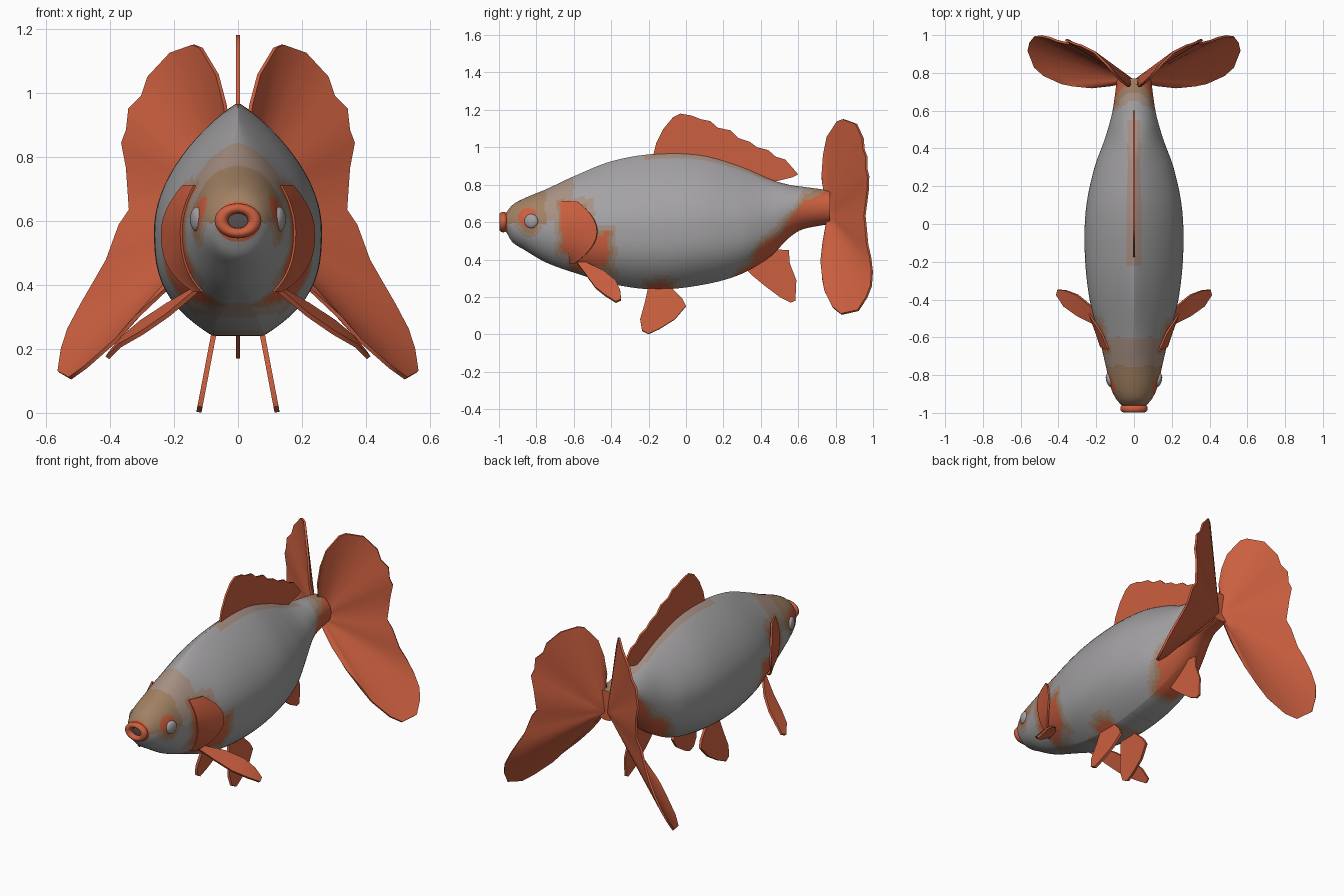
import bpy
import bmesh
from math import sin, cos, pi, sqrt, radians, hypot

cube = bpy.data.objects.get("Cube")
if cube:
    bpy.data.objects.remove(cube, do_unlink=True)


def make_material(name, rgb):
    mat = bpy.data.materials.new(name)
    mat.use_nodes = True
    colour = (*rgb, 1.0)
    mat.diffuse_color = colour
    mat.node_tree.nodes["Principled BSDF"].inputs["Base Color"].default_value = colour
    return mat


grey = make_material("silver grey", (0.37, 0.36, 0.37))
orange = make_material("orange", (0.60, 0.115, 0.05))
tan = make_material("tan", (0.36, 0.22, 0.125))
pink = make_material("pale pink", (0.39, 0.28, 0.23))
dark = make_material("mouth shadow", (0.10, 0.08, 0.08))


def finish(obj, materials, thickness=0.0, mirror=False, angle=40):
    """Apply modifiers, shading and materials."""
    bpy.ops.object.select_all(action="DESELECT")
    obj.select_set(True)
    bpy.context.view_layer.objects.active = obj
    if thickness:
        mod = obj.modifiers.new("thickness", "SOLIDIFY")
        mod.thickness = thickness
        mod.offset = 0
        bpy.ops.object.modifier_apply(modifier=mod.name)
    if mirror:
        bpy.ops.object.transform_apply(location=True, rotation=True, scale=True)
        mod = obj.modifiers.new("mirror", "MIRROR")
        mod.use_clip = False
        mod.use_mirror_merge = False
        bpy.ops.object.modifier_apply(modifier=mod.name)
    for mat in materials:
        obj.data.materials.append(mat)
    bpy.ops.object.shade_smooth_by_angle(angle=radians(angle))
    return obj


def mesh_object(name, verts, faces):
    mesh = bpy.data.meshes.new(name)
    mesh.from_pydata(verts, [], faces)
    bm = bmesh.new()
    bm.from_mesh(mesh)
    bmesh.ops.recalc_face_normals(bm, faces=bm.faces)
    bm.to_mesh(mesh)
    bm.free()
    obj = bpy.data.objects.new(name, mesh)
    bpy.context.collection.objects.link(obj)
    return obj


def grid_faces(rows, cols):
    return [(r * cols + c, r * cols + c + 1, (r + 1) * cols + c + 1, (r + 1) * cols + c)
            for r in range(rows - 1) for c in range(cols - 1)]


def smoothstep(a, b, v):
    t = min(1, max(0, (v - a) / (b - a)))
    return t * t * (3 - 2 * t)


def linear(points, v):
    for (a, p), (b, q) in zip(points, points[1:]):
        if v <= b:
            return p + (q - p) * max(0, v - a) / (b - a)
    return points[-1][1]


# Body stations: y, back height, belly height, half width
STATIONS = [
    (-.965, .645, .555, .06), (-.93, .69, .495, .092), (-.87, .725, .455, .122),
    (-.75, .775, .385, .15), (-.6, .845, .33, .185), (-.4, .925, .27, .235),
    (-.17, .965, .24, .26), (.075, .96, .262, .255), (.29, .90, .32, .212),
    (.45, .83, .415, .155), (.55, .80, .515, .125), (.62, .79, .56, .11),
    (.77, .77, .59, .09)]


def station(y):
    """Smoothly interpolate back, belly and width along the length."""
    last = len(STATIONS) - 1
    i = 0
    while i < last - 1 and y > STATIONS[i + 1][0]:
        i += 1

    def slope(j, k):
        a, b = STATIONS[max(0, j - 1)], STATIONS[min(last, j + 1)]
        return (b[k] - a[k]) / (b[0] - a[0])

    p, q = STATIONS[i], STATIONS[i + 1]
    h = q[0] - p[0]
    t = (y - p[0]) / h
    return [(1 + 2 * t) * (1 - t) ** 2 * p[k] + t * (1 - t) ** 2 * h * slope(i, k)
            + t * t * (3 - 2 * t) * q[k] + t * t * (t - 1) * h * slope(i + 1, k)
            for k in (1, 2, 3)]


def half_width(y, t):
    """Keeled back and flat belly amidships, oval at head and tail."""
    oval = sqrt(max(0, 1 - t * t))
    if t > -.08:
        keel = max(0, 1 - ((t + .08) / 1.08) ** 1.85) ** .9
    else:
        keel = 1 - .7 * ((-.08 - t) / .92) ** 3
    k = smoothstep(-.85, -.4, y) * (1 - smoothstep(.3, .6, y))
    return station(y)[2] * (oval + (keel - oval) * k)


# Body
RINGS, HALF = 160, 36
verts = []
for r in range(RINGS):
    y = -.965 + 1.735 * r / (RINGS - 1)
    top, low, _ = station(y)
    side = []
    for i in range(HALF):
        t = cos((i + .5) * pi / HALF)
        side.append((half_width(y, t), y, (top + low) / 2 + t * (top - low) / 2))
    verts += side + [(-x, yy, z) for x, yy, z in reversed(side)]
n = 2 * HALF
faces = [(r * n + i, r * n + (i + 1) % n, (r + 1) * n + (i + 1) % n, (r + 1) * n + i)
         for r in range(RINGS - 1) for i in range(n)]
faces += [tuple(range(n)), tuple(range((RINGS - 1) * n, RINGS * n))]
body = finish(mesh_object("body", verts, faces), [grey, orange, tan, pink], angle=60)

TAIL_PATCH = [(.2, .2), (.27, .3), (.4, .46), (.5, .55), (.57, .62), (.63, .73), (.8, .77)]


def body_colour(c):
    x, y, z = abs(c.x), c.y, c.z
    wobble = .008 * sin(31 * y + 9 * z) + .006 * sin(53 * z - 17 * y)
    tail = (z - linear(TAIL_PATCH, y)) * .8
    gill = max(abs(y + .51) - .09, abs(z - .44) - .09)
    cheek = max(abs(y + .6) - .065, abs(z - .56) - .13)
    brow = hypot(y + .845, z - .62) - .05
    pelvic = max(abs(y + .14) - .06, z - .262, .03 - x)
    d = min(tail, gill, cheek, brow, pelvic) + wobble
    if d < 0 or y < -.95:
        return 1
    if y < -.76 + wobble and z > .585 + wobble:
        return 2
    if d < .018:
        return 2
    crown = y < -.61 + wobble and z > .6 + wobble
    back = x < .035 and z > .7 and -.22 < y < .55
    return 3 if d < .042 or crown or back else 0


for poly in body.data.polygons:
    poly.material_index = body_colour(poly.center)

# Gill covers
rows, cols = 19, 10
verts = []
for r in range(rows):
    v = r / (rows - 1)
    z = .38 + .33 * v
    front = -.62 - .045 * v
    rim = -.475 - .12 * ((z - .55) / .17) ** 2
    for c in range(cols):
        u = c / (cols - 1)
        y = front + (rim - front) * u
        top, low, _ = station(y)
        t = (2 * z - top - low) / (top - low)
        verts.append((half_width(y, t) + .002 + .016 * u, y, z))
finish(mesh_object("gill_covers", verts, grid_faces(rows, cols)), [orange], .01, True)

# Lips and mouth
bpy.ops.mesh.primitive_torus_add(major_segments=32, minor_segments=12, major_radius=.052,
                                 minor_radius=.021, location=(0, -.977, .6),
                                 rotation=(pi / 2, 0, 0))
lips = bpy.context.object
lips.name = "lips"
lips.scale = (1, .75, 1)
finish(lips, [orange])
bpy.ops.mesh.primitive_uv_sphere_add(segments=24, ring_count=12, location=(0, -.966, .6))
mouth = bpy.context.object
mouth.name = "mouth"
mouth.scale = (.05, .006, .035)
finish(mouth, [dark])

# Eyes
bpy.ops.mesh.primitive_uv_sphere_add(segments=24, ring_count=16, location=(.129, -.828, .605),
                                     rotation=(0, 0, radians(-18)))
eyes = bpy.context.object
eyes.name = "eyes"
eyes.scale = (.018, .038, .038)
finish(eyes, [grey], mirror=True)


# Flat fins, drawn as side outlines of (y, z)
def flat_fin(name, outline, thickness, place, mirror=False):
    pts = [(place(z), y, z) for y, z in outline]
    return finish(mesh_object(name, pts, [tuple(range(len(pts)))]), [orange], thickness, mirror)


flat_fin("dorsal_fin", [
    (-.18, .94), (-.16, 1.02), (-.12, 1.1), (-.07, 1.16), (-.03, 1.18), (.03, 1.17),
    (.08, 1.15), (.13, 1.14), (.17, 1.105), (.24, 1.09), (.28, 1.05), (.34, 1.03),
    (.38, 1.0), (.44, .985), (.48, .95), (.53, .935), (.57, .89), (.6, .855),
    (.57, .84), (.49, .82), (.4, .82), (.2, .9), (0, .94)], .011, lambda z: 0)
flat_fin("anal_fin", [
    (.32, .35), (.4, .46), (.47, .455), (.55, .45), (.555, .38), (.59, .29), (.585, .18),
    (.56, .17), (.5, .2), (.42, .26), (.36, .31)], .011, lambda z: 0)
flat_fin("pelvic_fins", [
    (-.2, .26), (-.22, .17), (-.245, .08), (-.235, .02), (-.2, .002), (-.14, .03), (-.06, .08),
    (0, .15), (-.02, .19), (-.08, .25), (-.14, .27)], .016, lambda z: .075 + (.25 - z) * .19, True)

# Pectoral fins: matching points on the leading and trailing edges
leading = [(.13, -.58, .38), (.22, -.525, .305), (.3, -.485, .25), (.37, -.435, .21), (.408, -.375, .172)]
trailing = [(.14, -.54, .385), (.22, -.44, .338), (.3, -.375, .285), (.36, -.352, .235), (.4, -.347, .185)]
verts = []
for a, b in zip(leading, trailing):
    verts += [tuple(p + (q - p) * s / 3 for p, q in zip(a, b)) for s in range(4)]
finish(mesh_object("pectoral_fins", verts, grid_faces(len(leading), 4)), [orange], .014, True)

# Twin tail fins: a fan from the root to a curved outline
ROOT = (.012, .765, .64)
outline = [
    (.015, .745, .76), (.028, .725, .85), (.04, .735, .96), (.065, .755, 1.056),
    (.115, .81, 1.14), (.14, .84, 1.15), (.21, .91, 1.125), (.28, .945, 1.05),
    (.3, .95, .99), (.34, .965, .95), (.347, .965, .884), (.362, .975, .844),
    (.347, .972, .766), (.338, .955, .634), (.37, .96, .587), (.41, .97, .478),
    (.445, .985, .416), (.49, .995, .337), (.53, .99, .26), (.55, .965, .197),
    (.56, .92, .128), (.525, .83, .108), (.475, .785, .144), (.38, .742, .228),
    (.32, .728, .297), (.22, .722, .39), (.12, .735, .49), (.05, .75, .575)]
steps = 6
verts, faces = [ROOT], []
for s in range(1, steps + 1):
    f = s / steps
    verts += [tuple(a + (b - a) * f for a, b in zip(ROOT, p)) for p in outline]
m = len(outline)
faces += [(0, i + 1, i + 2) for i in range(m - 1)]
faces += [tuple(k + 1 for k in face) for face in grid_faces(steps, m)]
finish(mesh_object("tail_fins", verts, faces), [orange], .012, True, angle=50)
